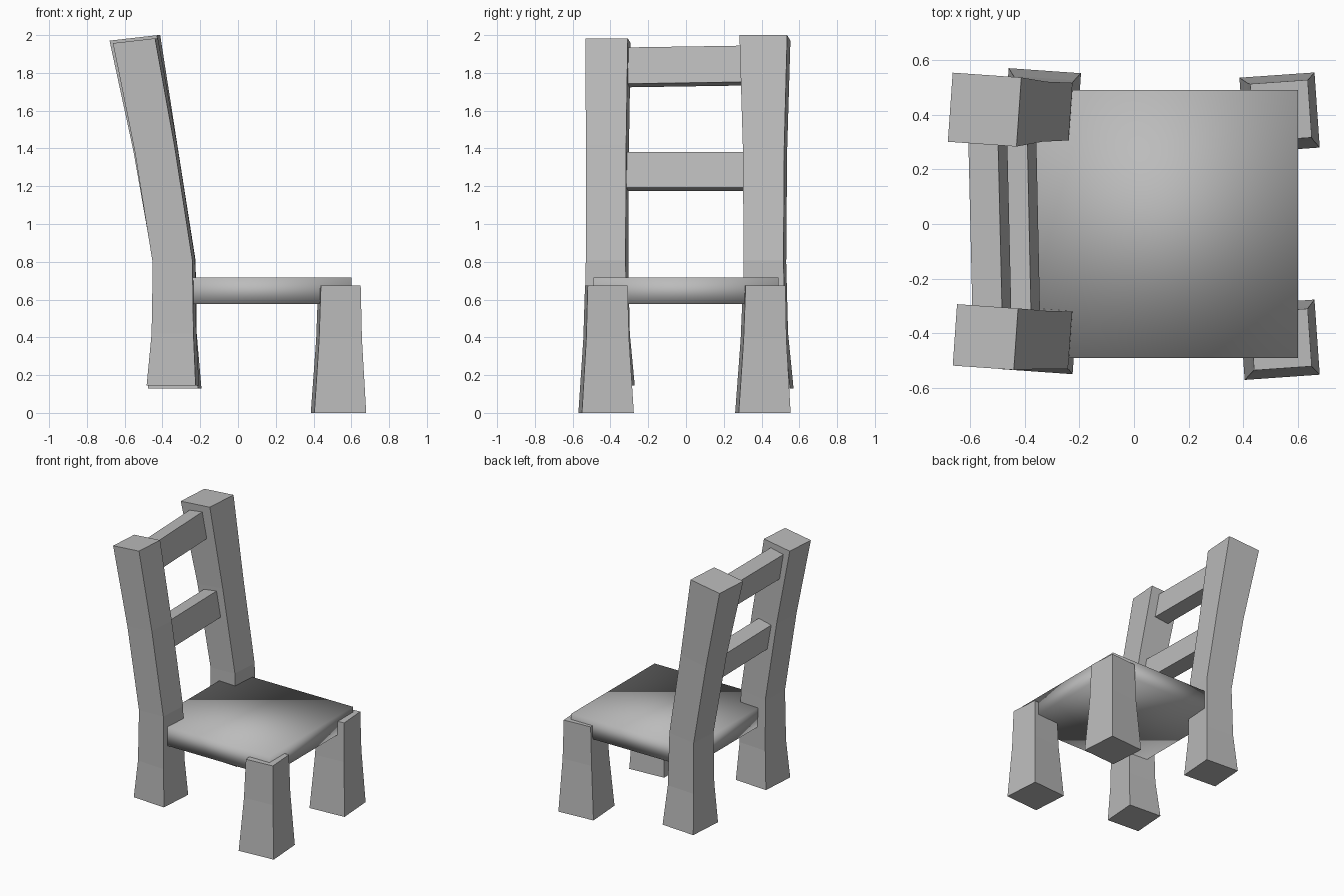
import bpy, bmesh
from math import radians
from mathutils import Matrix, Vector

old = bpy.data.objects.get("Cube")
if old:
    bpy.data.objects.remove(old, do_unlink=True)

# One plain grey for the whole chair
GREY = (0.5, 0.5, 0.5, 1)
grey = bpy.data.materials.new("plain grey")
grey.use_nodes = True
grey.diffuse_color = GREY
grey.node_tree.nodes["Principled BSDF"].inputs["Base Color"].default_value = GREY


def finish(name, bm):
    bmesh.ops.recalc_face_normals(bm, faces=bm.faces)
    mesh = bpy.data.meshes.new(name)
    bm.to_mesh(mesh)
    bm.free()
    mesh.materials.append(grey)
    obj = bpy.data.objects.new(name, mesh)
    bpy.context.collection.objects.link(obj)
    return obj


def post(name, turn, rings):
    """Square post lofted through rings of (x, y, z, width, tilt)."""
    bm = bmesh.new()
    loops = []
    for x, y, z, width, tilt in rings:
        rot = Matrix.Rotation(radians(turn), 3, 'Z') @ Matrix.Rotation(radians(tilt), 3, 'Y')
        h = width / 2
        corners = [(-h, -h, 0), (h, -h, 0), (h, h, 0), (-h, h, 0)]
        loops.append([bm.verts.new(Vector((x, y, z)) + rot @ Vector(c)) for c in corners])
    for low, high in zip(loops, loops[1:]):
        for i in range(4):
            j = (i + 1) % 4
            bm.faces.new((low[i], low[j], high[j], high[i]))
    bm.faces.new(loops[0])
    bm.faces.new(loops[-1])
    return finish(name, bm)


def block(name, centre, size, turns=(0, 0, 0)):
    bm = bmesh.new()
    bmesh.ops.create_cube(bm, size=1)
    bmesh.ops.scale(bm, vec=size, verts=bm.verts)
    for angle, axis in zip(turns, 'XYZ'):
        bmesh.ops.rotate(bm, matrix=Matrix.Rotation(radians(angle), 3, axis), verts=bm.verts)
    bmesh.ops.translate(bm, vec=centre, verts=bm.verts)
    return finish(name, bm)


# Short flared seat legs, slightly twisted
for name, y_foot, y_top in (("seat_leg_far", 0.407, 0.414), ("seat_leg_near", -0.423, -0.422)):
    post(name, 4, [(0.532, y_foot, 0, 0.275, 0),
                   (0.535, (y_foot + y_top) / 2, 0.39, 0.227, 0),
                   (0.537, y_top, 0.675, 0.211, 0)])

# Tall leaning back posts, flared at foot and top
post("back_post_far", -4, [(-0.335, 0.428, 0.13, 0.265, 0),
                           (-0.337, 0.422, 0.42, 0.222, 0),
                           (-0.337, 0.418, 0.8, 0.211, -4),
                           (-0.437, 0.418, 1.4, 0.22, -8),
                           (-0.546, 0.418, 1.985, 0.253, -6.5)])
post("back_post_near", -4, [(-0.345, -0.41, 0.145, 0.26, 0),
                            (-0.339, -0.416, 0.42, 0.222, 0),
                            (-0.339, -0.418, 0.8, 0.211, -4),
                            (-0.434, -0.416, 1.4, 0.213, -8),
                            (-0.543, -0.413, 1.97, 0.225, -6.5)])

# Back slats, leaning with the posts
block("upper_slat", (-0.527, 0, 1.834), (0.11, 0.74, 0.195), (0.9, -10, 1.2))
block("lower_slat", (-0.421, 0, 1.277), (0.11, 0.74, 0.19), (0, -10, 1.2))

# Softly shaded seat
seat = block("seat", (0.113, 0, 0.646), (0.974, 0.978, 0.14))
for face in seat.data.polygons:
    face.use_smooth = True
